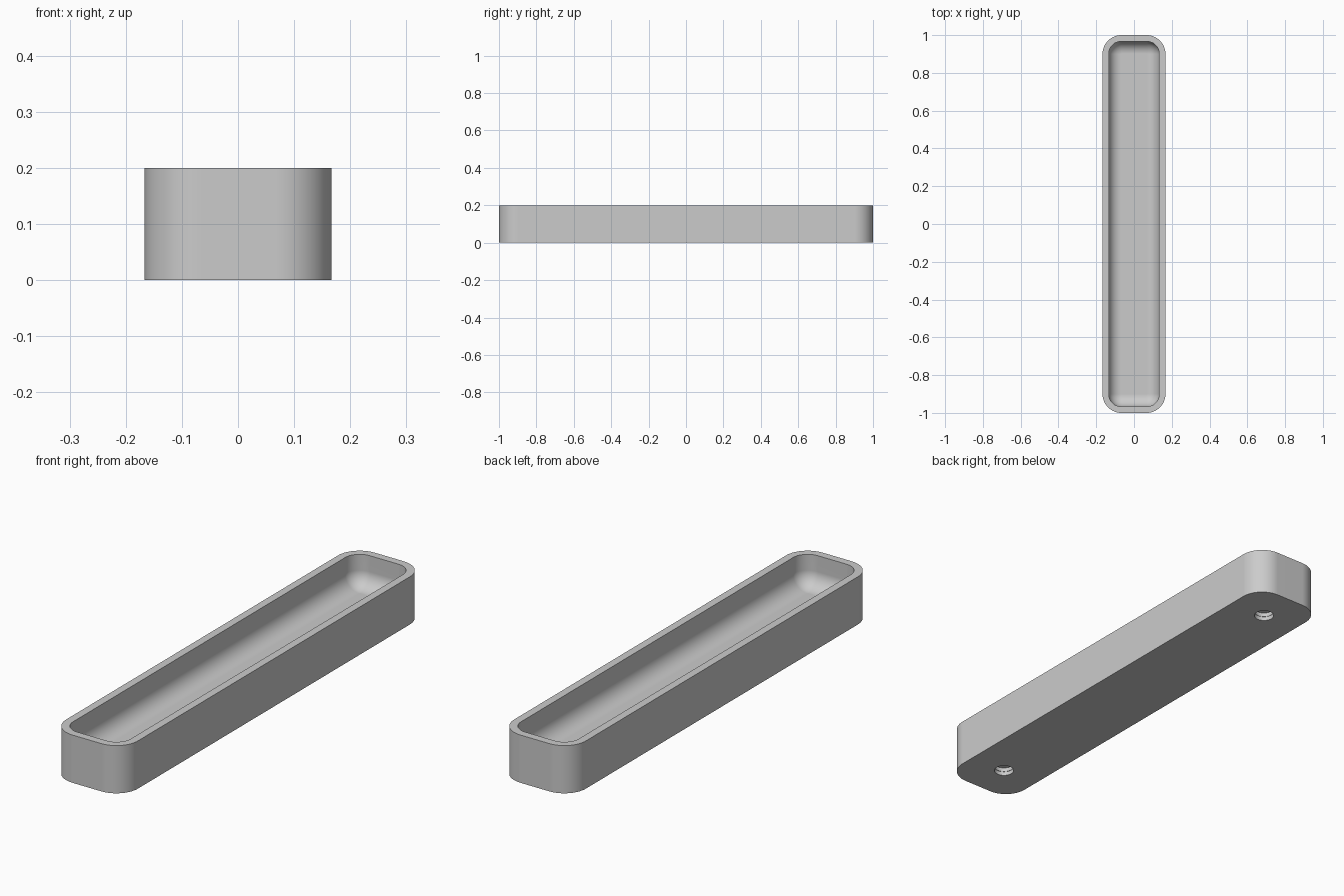
import bpy
import bmesh
import math

cube = bpy.data.objects.get("Cube")
if cube:
    bpy.data.objects.remove(cube, do_unlink=True)

HALF_W, HALF_L, HEIGHT = 1 / 6, 1.0, 0.2
CORNER, WALL, FLOOR, FILLET = 0.1, 0.033, 0.067, 0.066
STEPS = 14


def grey_material():
    mat = bpy.data.materials.new("light grey")
    colour = (0.6, 0.6, 0.6, 1)
    mat.use_nodes = True
    mat.diffuse_color = colour
    mat.node_tree.nodes["Principled BSDF"].inputs["Base Color"].default_value = colour
    return mat


def rounded_ring(bm, half_x, half_y, radius, z, centre_y=0):
    """Rounded rectangle; a circle when all three sizes are equal."""
    ring = []
    for quarter, (sx, sy) in enumerate([(1, 1), (-1, 1), (-1, -1), (1, -1)]):
        for i in range(STEPS + 1):
            a = (quarter + i / STEPS) * math.pi / 2
            x = sx * (half_x - radius) + radius * math.cos(a)
            y = sy * (half_y - radius) + radius * math.sin(a)
            ring.append(bm.verts.new((x, y + centre_y, z)))
    return ring


def loft(bm, rings):
    """Skin consecutive rings and cap both ends."""
    for a, b in zip(rings, rings[1:]):
        for i in range(len(a)):
            j = (i + 1) % len(a)
            bm.faces.new((a[i], a[j], b[j], b[i]))
    bm.faces.new(rings[0][::-1])
    bm.faces.new(rings[-1])


def finish(bm, name):
    bmesh.ops.remove_doubles(bm, verts=bm.verts, dist=1e-5)
    bmesh.ops.recalc_face_normals(bm, faces=bm.faces)
    mesh = bpy.data.meshes.new(name)
    bm.to_mesh(mesh)
    bm.free()
    obj = bpy.data.objects.new(name, mesh)
    bpy.context.collection.objects.link(obj)
    return obj


# Tray shell: outer wall, flat rim, inner wall, rounded floor edge
profile = [(0, 0), (0, HEIGHT), (WALL, HEIGHT)]
for i in range(STEPS + 1):
    a = i / STEPS * math.pi / 2
    profile.append((WALL + FILLET * (1 - math.cos(a)),
                    FLOOR + FILLET * (1 - math.sin(a))))
bm = bmesh.new()
loft(bm, [rounded_ring(bm, HALF_W - d, HALF_L - d, CORNER - d, z) for d, z in profile])
tray = finish(bm, "tray")
tray.data.materials.append(grey_material())

# Blind stepped holes in the underside
bm = bmesh.new()
for side in (-1, 1):
    steps = [(0.04, -0.02), (0.04, 0.017), (0.038, 0.017), (0.038, 0.034)]
    loft(bm, [rounded_ring(bm, r, r, r, z, side * 0.833) for r, z in steps])
cutter = finish(bm, "hole_cutter")
cutter.hide_render = True

bpy.ops.object.select_all(action="DESELECT")
bpy.context.view_layer.objects.active = tray
tray.select_set(True)
cut = tray.modifiers.new("holes", "BOOLEAN")
cut.operation = "DIFFERENCE"
cut.solver = "EXACT"
cut.object = cutter
bpy.ops.object.modifier_apply(modifier=cut.name)
bpy.data.objects.remove(cutter, do_unlink=True)

# Smooth curves, crisp rim
bpy.ops.object.shade_smooth_by_angle(angle=math.radians(30))
weighted = tray.modifiers.new("weighted_normals", "WEIGHTED_NORMAL")
weighted.keep_sharp = True
